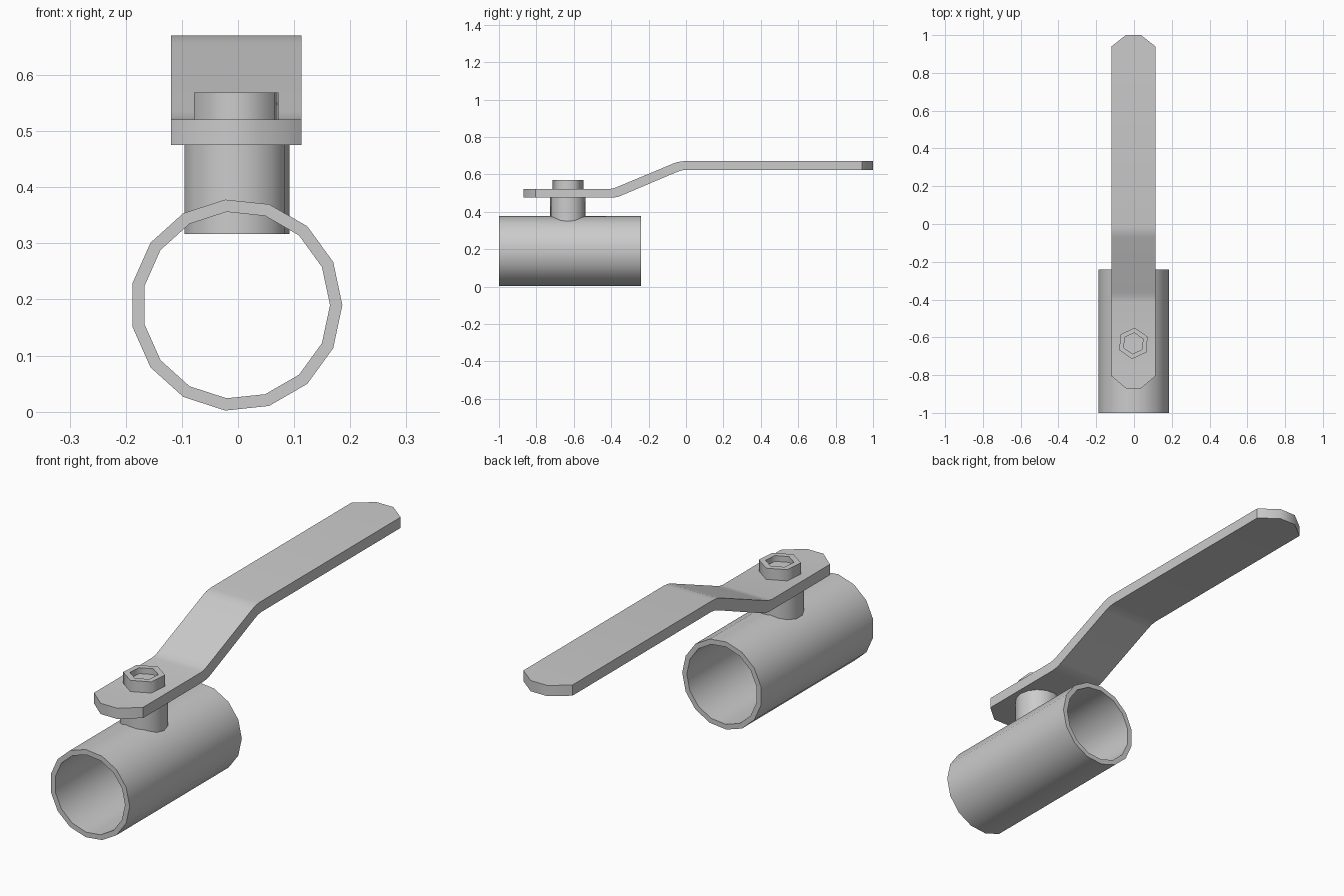
import bpy, bmesh, math

cube = bpy.data.objects.get("Cube")
if cube:
    bpy.data.objects.remove(cube, do_unlink=True)

# One grey metal for every part
metal = bpy.data.materials.new("grey_metal")
metal.use_nodes = True
GREY = (0.6, 0.6, 0.6, 1)
metal.diffuse_color = GREY
metal.node_tree.nodes["Principled BSDF"].inputs["Base Color"].default_value = GREY

MID_X = -0.003    # shared centre line
STEM_Y = -0.632   # axis of stem and nut


def loft(name, rings, smooth, loop=False):
    """Bridge rings of points; cap the ends, or join last to first."""
    bm = bmesh.new()
    rows = [[bm.verts.new(p) for p in ring] for ring in rings]
    pairs = list(zip(rows, rows[1:]))
    if loop:
        pairs.append((rows[-1], rows[0]))
    else:
        bm.faces.new(rows[0])
        bm.faces.new(rows[-1])
    n = len(rows[0])
    for a, b in pairs:
        for i in range(n):
            j = (i + 1) % n
            bm.faces.new((a[i], a[j], b[j], b[i]))
    bmesh.ops.recalc_face_normals(bm, faces=bm.faces)
    mesh = bpy.data.meshes.new(name)
    bm.to_mesh(mesh)
    bm.free()
    mesh.materials.append(metal)
    obj = bpy.data.objects.new(name, mesh)
    bpy.context.collection.objects.link(obj)
    bpy.ops.object.select_all(action='DESELECT')
    obj.select_set(True)
    bpy.context.view_layer.objects.active = obj
    bpy.ops.object.shade_smooth_by_angle(angle=math.radians(smooth))
    return obj


def circle(sides, radius, turn=0):
    angles = [math.radians(turn) + math.tau * i / sides for i in range(sides)]
    return [(radius * math.cos(a), radius * math.sin(a)) for a in angles]


def upright(sides, radius, z, turn=0):
    return [(MID_X + x, STEM_Y + y, z) for x, y in circle(sides, radius, turn)]


def lengthwise(sides, radius, y):
    return [(MID_X + x, y, 0.19 + z) for x, z in circle(sides, radius)]


# Open pipe with a wall
FRONT, BACK, OUTER, INNER = -1.0, -0.24, 0.189, 0.167
pipe_profile = [(OUTER, FRONT), (OUTER, BACK), (INNER, BACK), (INNER, FRONT)]
loft("pipe", [lengthwise(15, r, y) for r, y in pipe_profile], 40, loop=True)

# Stem from the pipe bore up to the handle
loft("stem", [upright(15, 0.0945, z) for z in (0.317, 0.48)], 40)

# Hexagonal nut with a hexagonal socket
nut_profile = [(0.083, 0.515), (0.083, 0.569), (0.056, 0.569), (0.056, 0.544)]
loft("nut", [upright(6, r, z, 25) for r, z in nut_profile], 65)

# Cranked flat handle: half width, top y, top z, bottom y, bottom z
LOW, HIGH, THICK = 0.521, 0.67, 0.046
WIDE, TIP = 0.1165, 0.04


def flat(half, y, top):
    return (half, y, top, y, top - THICK)


stations = [
    flat(TIP, -0.87, LOW), flat(WIDE, -0.805, LOW),
    (WIDE, -0.41, LOW, -0.395, LOW - THICK),
    (WIDE, -0.385, 0.526, -0.365, 0.479),
    (WIDE, -0.36, 0.536, -0.34, 0.489),
    (WIDE, -0.07, 0.657, -0.05, 0.612),
    (WIDE, -0.045, 0.666, -0.025, 0.621),
    (WIDE, -0.015, HIGH, 0.0, HIGH - THICK),
    flat(WIDE, 0.94, HIGH), flat(TIP, 1.0, HIGH),
]
loft("handle", [[(MID_X - w, yb, zb), (MID_X + w, yb, zb),
                 (MID_X + w, yt, zt), (MID_X - w, yt, zt)]
                for w, yt, zt, yb, zb in stations], 45)
